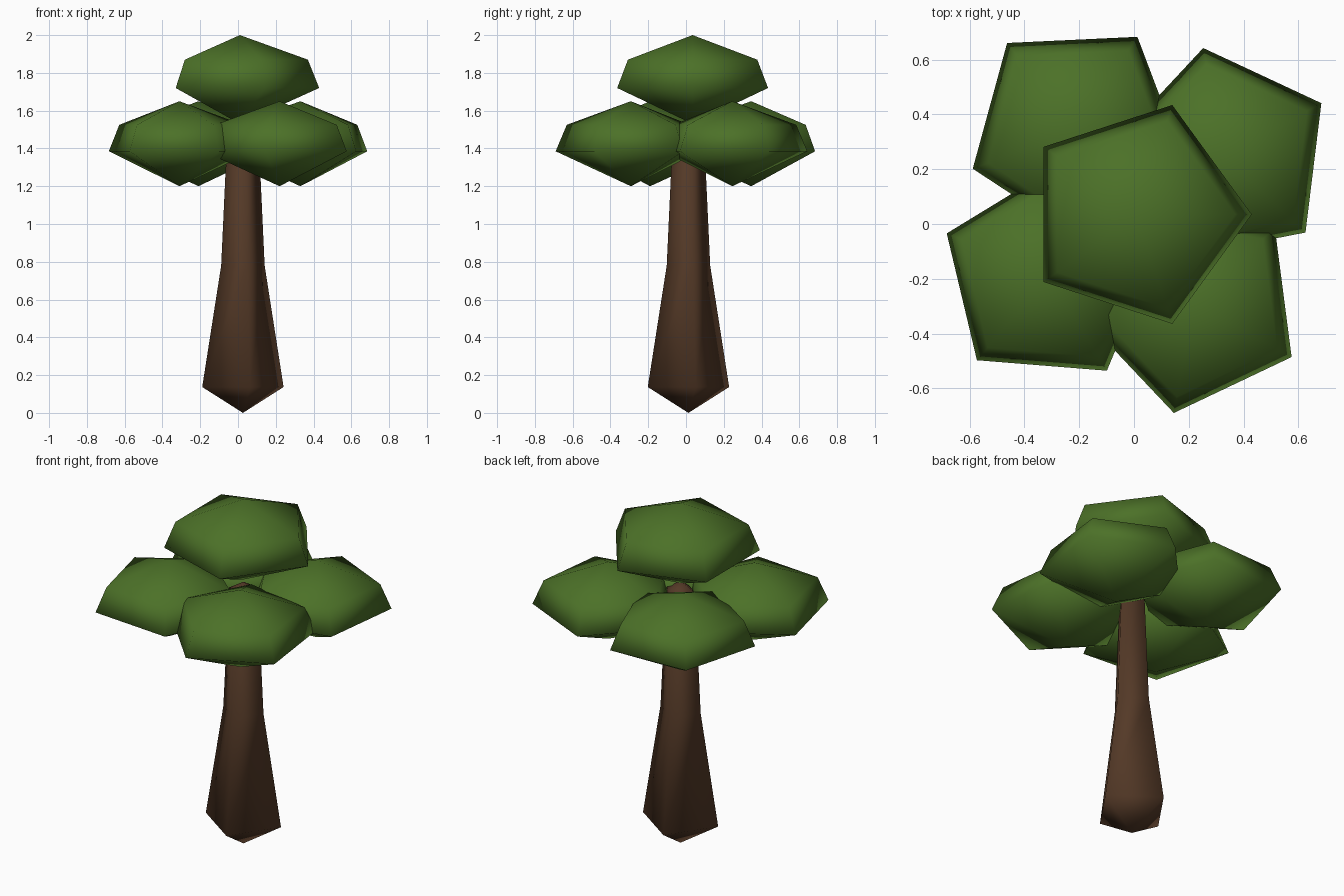
import bpy, bmesh, math

if "Cube" in bpy.data.objects:
    bpy.data.objects.remove(bpy.data.objects["Cube"])


def material(name, color):
    m = bpy.data.materials.new(name)
    m.diffuse_color = (*color, 1.0)
    m.use_nodes = True
    m.node_tree.nodes["Principled BSDF"].inputs["Base Color"].default_value = m.diffuse_color
    return m


LEAF = material("leaf_green", (0.072, 0.165, 0.021))
BARK = material("bark_brown", (0.088, 0.041, 0.020))


def faceted_lathe(name, centre, profile, sides, turn, mat):
    """Low-poly solid of revolution; profile is (radius, z) from bottom to top, closed by points."""
    bm = bmesh.new()
    cx, cy = centre
    bottom = bm.verts.new((cx, cy, profile[0][1]))
    top = bm.verts.new((cx, cy, profile[-1][1]))
    rings = []
    for r, z in profile[1:-1]:
        angles = [math.radians(turn) + i * math.tau / sides for i in range(sides)]
        rings.append([bm.verts.new((cx + r * math.cos(a), cy + r * math.sin(a), z)) for a in angles])
    for i in range(sides):
        j = (i + 1) % sides
        bm.faces.new((bottom, rings[0][j], rings[0][i]))
        for lo, hi in zip(rings, rings[1:]):
            bm.faces.new((lo[i], lo[j], hi[j], hi[i]))
        bm.faces.new((rings[-1][i], rings[-1][j], top))
    for f in bm.faces:
        f.smooth = True
    bmesh.ops.recalc_face_normals(bm, faces=bm.faces)
    me = bpy.data.meshes.new(name)
    bm.to_mesh(me)
    bm.free()
    me.materials.append(mat)
    ob = bpy.data.objects.new(name, me)
    bpy.context.collection.objects.link(ob)
    return ob


# Four-sided tapering trunk with a pointed foot
faceted_lathe("trunk", (0.026, 0.013),
              [(0, 0.0), (0.219, 0.137), (0.117, 0.78), (0.084, 1.48), (0, 1.53)], 4, 10.4, BARK)

# Lower ring of leaf clumps: centre and turn of each
LOWER = [p for p in [(0, 1.20), (0.405, 1.385), (0.345, 1.525), (0, 1.65)]]
for name, centre, turn in [
    ("leaf_clump_front_left", (-0.31, -0.19), 13.4),
    ("leaf_clump_back_left", (-0.21, 0.345), 56.7),
    ("leaf_clump_back_right", (0.33, 0.245), 29.0),
    ("leaf_clump_front_right", (0.22, -0.292), 43.4),
]:
    faceted_lathe(name, centre, LOWER, 5, turn, LEAF)

# Crown clump on top
faceted_lathe("leaf_clump_top", (0.01, 0.035),
              [(0, 1.53), (0.42, 1.72), (0.36, 1.87), (0, 2.0)], 5, 0, LEAF)
